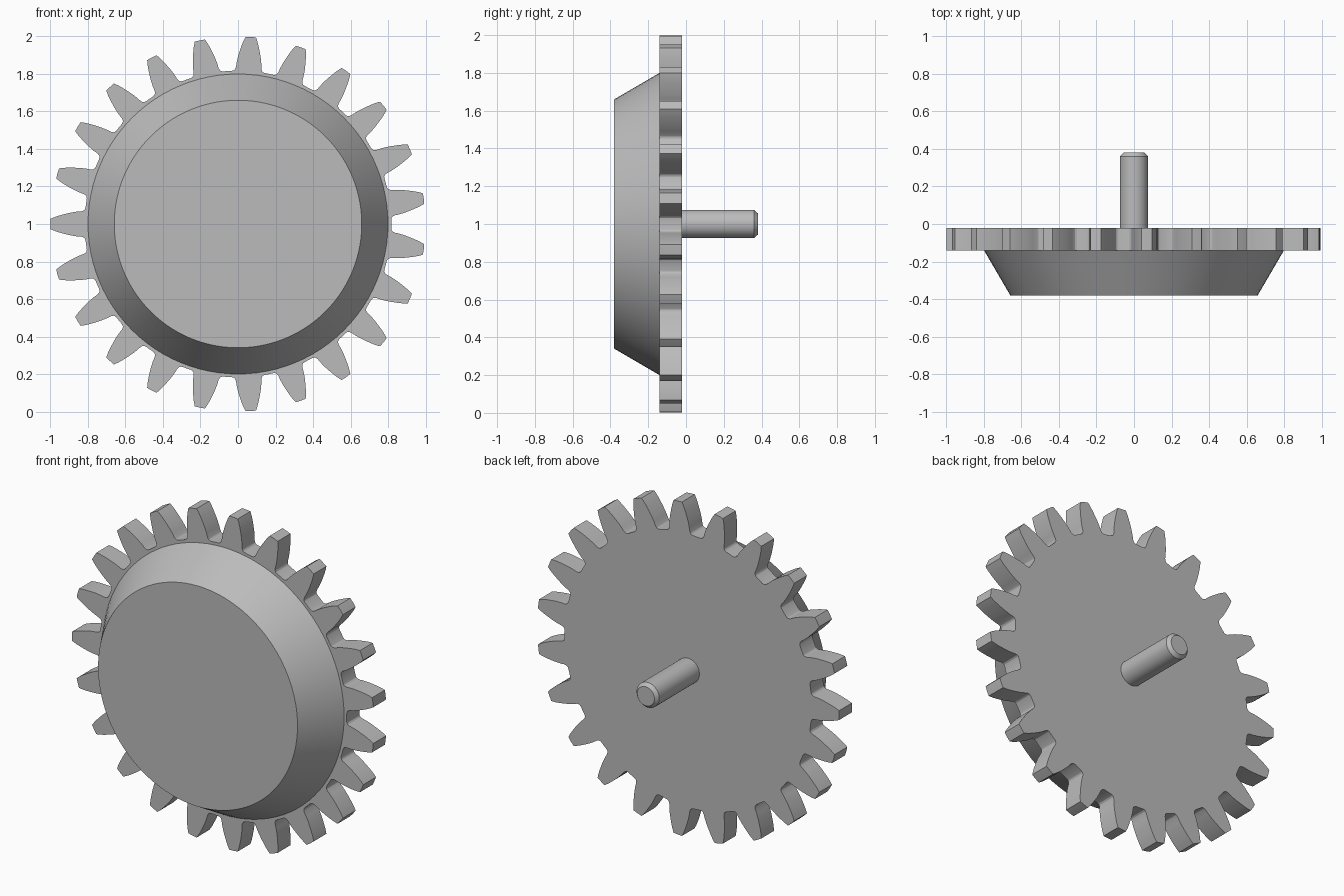
import bpy, bmesh
from math import sin, cos, pi, tau, radians, atan2, hypot

cube = bpy.data.objects.get("Cube")
if cube:
    bpy.data.objects.remove(cube, do_unlink=True)

grey = bpy.data.materials.new("plain grey")
grey.use_nodes = True
colour = (0.5, 0.5, 0.5, 1)
grey.diffuse_color = colour
grey.node_tree.nodes["Principled BSDF"].inputs["Base Color"].default_value = colour

CENTRE_Z = 1.0
TEETH = 23


def ring(radius, steps=96):
    return [(radius * cos(tau * i / steps), radius * sin(tau * i / steps))
            for i in range(steps)]


def loft(name, sections):
    """Join (y, outline) sections along y and cap both ends."""
    bm = bmesh.new()
    loops = [[bm.verts.new((x, y, z + CENTRE_Z)) for x, z in outline]
             for y, outline in sections]
    for a, b in zip(loops, loops[1:]):
        for i in range(len(a)):
            j = (i + 1) % len(a)
            bm.faces.new((a[i], a[j], b[j], b[i]))
    bm.faces.new(loops[0])
    bm.faces.new(loops[-1])
    bmesh.ops.recalc_face_normals(bm, faces=bm.faces)
    mesh = bpy.data.meshes.new(name)
    bm.to_mesh(mesh)
    bm.free()
    mesh.materials.append(grey)
    obj = bpy.data.objects.new(name, mesh)
    bpy.context.collection.objects.link(obj)
    bpy.ops.object.select_all(action="DESELECT")
    obj.select_set(True)
    bpy.context.view_layer.objects.active = obj
    bpy.ops.object.shade_smooth_by_angle(angle=radians(25))
    return obj


# Tooth flank: distance from the axis and half width, root fillet to tip
flank = [(0.813, 0.088), (0.816, 0.079), (0.823, 0.072), (0.835, 0.068),
         (0.86, 0.066), (0.89, 0.061), (0.92, 0.054), (0.95, 0.046),
         (0.975, 0.038), (0.999, 0.028)]
tooth = [(r, -w) for r, w in flank] + [(1.0, 0)] + [(r, w) for r, w in reversed(flank)]
outline = []
for i in range(TEETH):
    turn = pi + tau * i / TEETH
    for r, w in tooth:
        angle, radius = turn + atan2(w, r), hypot(r, w)
        outline.append((radius * cos(angle), radius * sin(angle)))

loft("gear_wheel", [(-0.14, outline), (-0.02, outline)])

# Tapered front hub
loft("tapered_hub", [(-0.38, ring(0.66)), (-0.14, ring(0.80))])

# Rear shaft with a chamfered end
loft("shaft", [(-0.02, ring(0.075, 48)), (0.36, ring(0.075, 48)),
               (0.38, ring(0.057, 48))])
